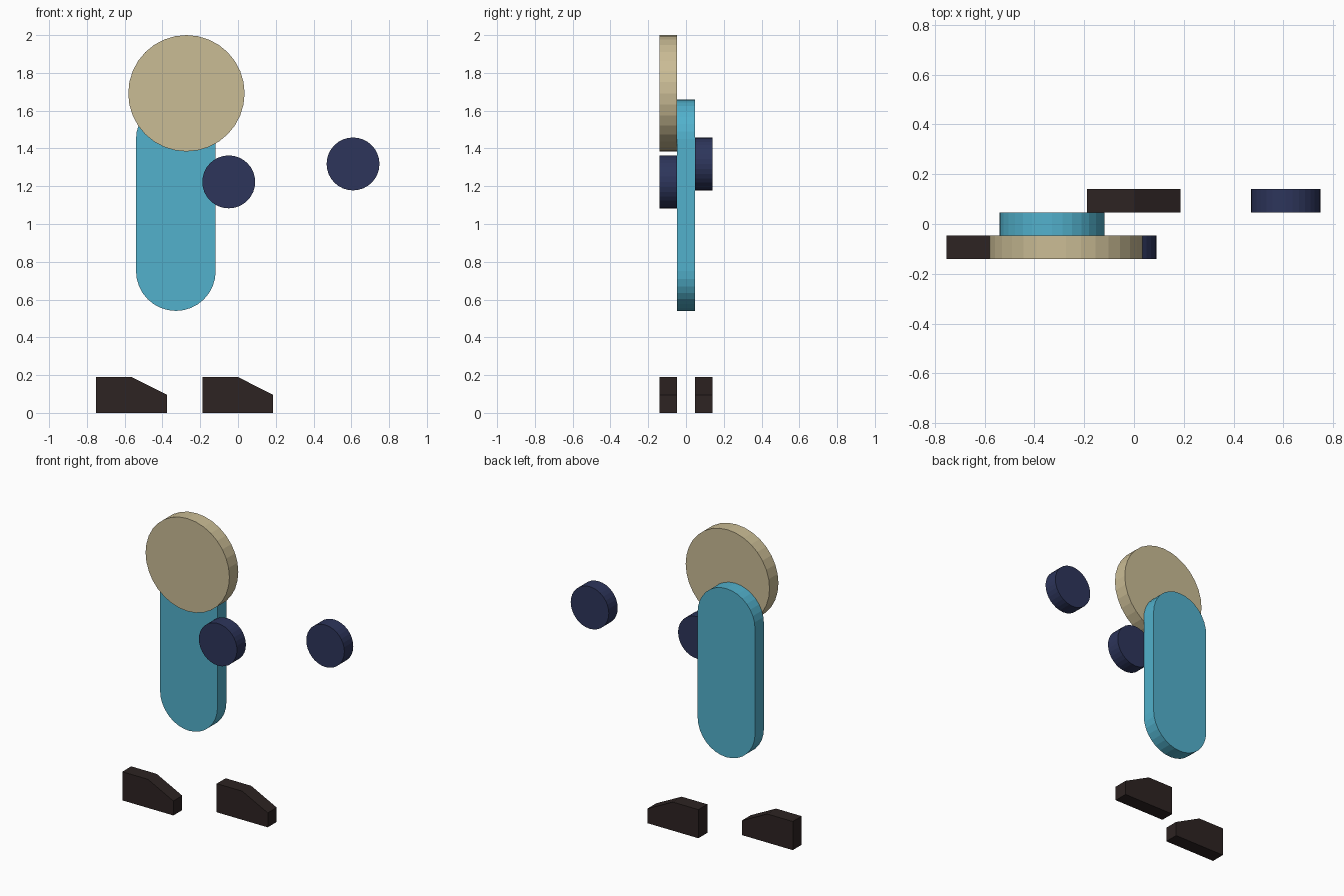
import bpy, bmesh, math

if "Cube" in bpy.data.objects:
    bpy.data.objects.remove(bpy.data.objects["Cube"])

LAYER = 0.0936  # thickness of each flat cut-out


def material(name, rgb):
    def lin(c):
        c /= 255
        return c / 12.92 if c <= 0.04045 else ((c + 0.055) / 1.055) ** 2.4
    m = bpy.data.materials.new(name)
    m.diffuse_color = (*[lin(c) for c in rgb], 1)
    m.use_nodes = True
    m.node_tree.nodes["Principled BSDF"].inputs["Base Color"].default_value = m.diffuse_color
    return m


def plate(name, outline, layer, mat):
    """Extrude an x-z outline through one layer (-1 front, 0 middle, 1 back)."""
    bm = bmesh.new()
    y = (layer - 0.5) * LAYER
    face = bm.faces.new([bm.verts.new((x, y, z)) for x, z in outline])
    ext = bmesh.ops.extrude_face_region(bm, geom=[face])
    moved = [v for v in ext["geom"] if isinstance(v, bmesh.types.BMVert)]
    bmesh.ops.translate(bm, verts=moved, vec=(0, LAYER, 0))
    bmesh.ops.recalc_face_normals(bm, faces=bm.faces)
    mesh = bpy.data.meshes.new(name)
    bm.to_mesh(mesh)
    bm.free()
    mesh.materials.append(mat)
    ob = bpy.data.objects.new(name, mesh)
    bpy.context.collection.objects.link(ob)
    return ob


def arc(cx, cz, r, start, steps, total=32):
    return [(cx + r * math.cos(start + 2 * math.pi * i / total),
             cz + r * math.sin(start + 2 * math.pi * i / total))
            for i in range(steps)]


def disc(x, z, r):
    return arc(x, z, r, 0, 32)


def foot(x):
    # block with a sloping toe
    return [(x, 0), (x + 0.375, 0), (x + 0.375, 0.096),
            (x + 0.188, 0.19), (x, 0.19)]


tan = material("tan", (202, 188, 149))
blue = material("light blue", (82, 177, 204))
navy = material("navy", (45, 53, 91))
brown = material("dark brown", (45, 35, 34))

# Head and capsule-shaped torso
plate("head", disc(-0.273, 1.692, 0.308), -1, tan)
capsule = (arc(-0.329, 1.449, 0.211, 0, 17)
           + arc(-0.329, 0.751, 0.211, math.pi, 17))
plate("torso", capsule, 0, blue)

# Hands
plate("front_hand", disc(-0.049, 1.223, 0.14), -1, navy)
plate("back_hand", disc(0.609, 1.318, 0.14), 1, navy)

# Feet
plate("front_foot", foot(-0.752), -1, brown)
plate("back_foot", foot(-0.189), 1, brown)
